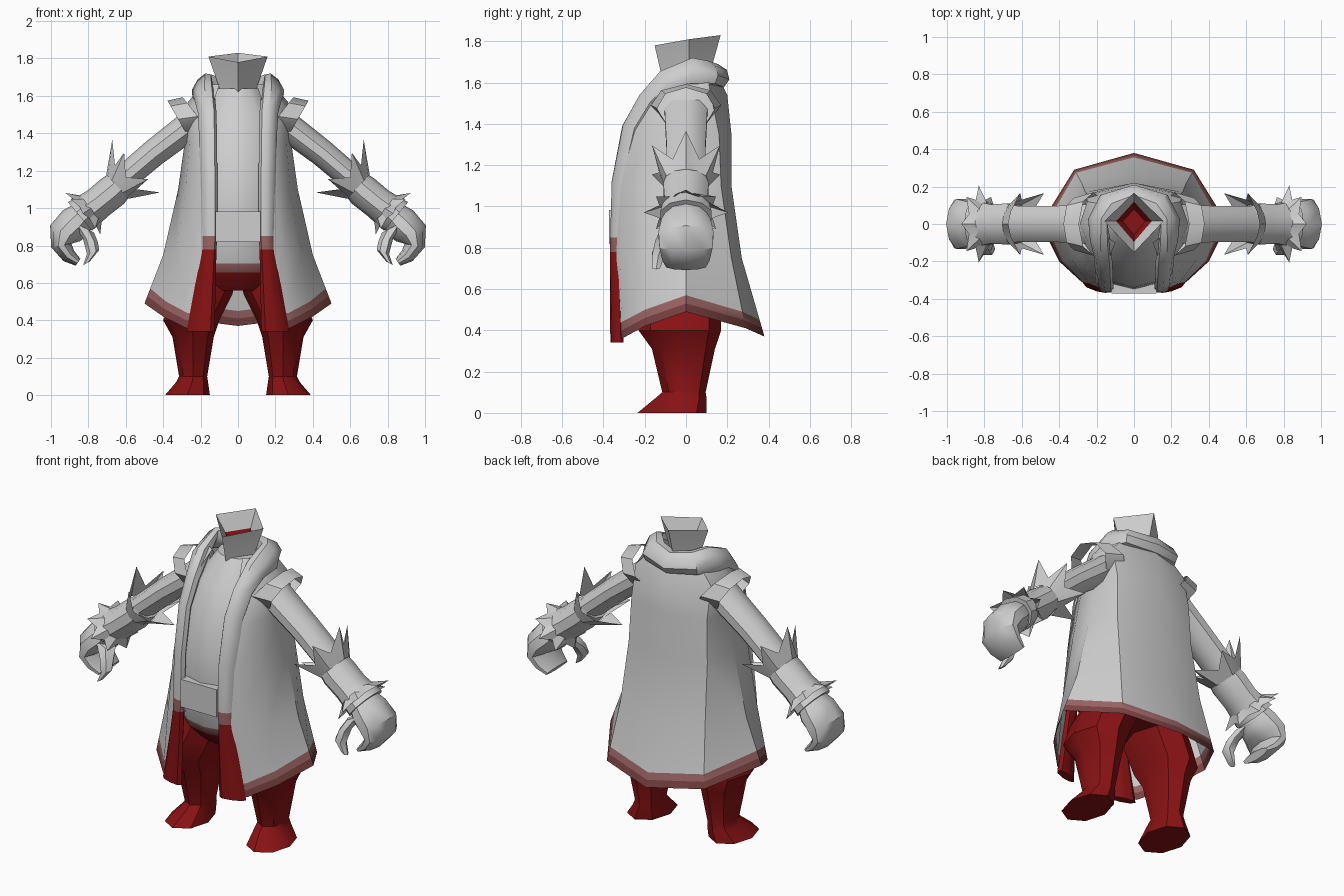
import bpy, bmesh, math
from mathutils import Vector as V

if "Cube" in bpy.data.objects:
    bpy.data.objects.remove(bpy.data.objects["Cube"])


def material(name, rgb):
    m = bpy.data.materials.new(name)
    m.diffuse_color = (*rgb, 1)
    m.use_nodes = True
    m.node_tree.nodes["Principled BSDF"].inputs["Base Color"].default_value = m.diffuse_color
    return m


GREY, RED, DUSTY, MAROON = range(4)
MATS = [material("light grey cloth", (0.62, 0.62, 0.62)),
        material("deep red", (0.25, 0.006, 0.007)),
        material("dusty rose trim", (0.33, 0.13, 0.13)),
        material("dark rose trim", (0.20, 0.055, 0.055))]


def finish(name, bm, mirror=False, angle=40):
    bmesh.ops.remove_doubles(bm, verts=bm.verts, dist=0.0005)
    bmesh.ops.recalc_face_normals(bm, faces=bm.faces)
    me = bpy.data.meshes.new(name)
    bm.to_mesh(me)
    bm.free()
    for m in MATS:
        me.materials.append(m)
    ob = bpy.data.objects.new(name, me)
    bpy.context.collection.objects.link(ob)
    bpy.ops.object.select_all(action='DESELECT')
    ob.select_set(True)
    bpy.context.view_layer.objects.active = ob
    bpy.ops.object.shade_smooth_by_angle(angle=math.radians(angle))
    if mirror:
        mod = ob.modifiers.new("mirror", 'MIRROR')
        mod.use_clip = True
        mod.merge_threshold = 0.002
    return ob


def loft(name, rings, mat=lambda row: GREY, closed=True, cap0=False, cap1=False,
         mirror=False, angle=40):
    """Skin a list of point rings; mat gives the material of each row."""
    bm = bmesh.new()
    rows = [[bm.verts.new(p) for p in r] for r in rings]
    n = len(rows[0])
    for j in range(len(rows) - 1):
        for i in range(n if closed else n - 1):
            k = (i + 1) % n
            f = bm.faces.new((rows[j][i], rows[j][k], rows[j + 1][k], rows[j + 1][i]))
            f.material_index = mat(j)
    if cap0:
        bm.faces.new(rows[0]).material_index = mat(0)
    if cap1:
        bm.faces.new(rows[-1]).material_index = mat(len(rows) - 2)
    return finish(name, bm, mirror, angle)


def ring(c, u, v, n=8, phase=0.0):
    c, u, v = V(c), V(u), V(v)
    return [c + u * math.cos(a) + v * math.sin(a)
            for a in (2 * math.pi * i / n + phase for i in range(n))]


def limb_ring(x, z, r, ry, tilt, n=10):
    """Ring across a limb lying in the xz plane, heading down by tilt degrees."""
    t = math.radians(tilt)
    return ring((x, 0, z), (math.sin(t) * r, 0, math.cos(t) * r), (0, ry, 0), n)


# inner tunic: z, front y, back y, half width
def body_ring(z, yf, yb, hx, cx=0, n=12):
    return ring((cx, (yf + yb) / 2, z), (hx, 0, 0), (0, (yb - yf) / 2, 0), n, math.pi / n * 0)


tunic = [(0.56, -0.2, 0.14, 0.2), (0.655, -0.29, 0.18, 0.28), (0.705, -0.315, 0.19, 0.29),
         (0.95, -0.35, 0.2, 0.29), (1.15, -0.34, 0.19, 0.27), (1.35, -0.285, 0.18, 0.25),
         (1.5, -0.21, 0.16, 0.21), (1.64, -0.1, 0.12, 0.12)]
loft("tunic", [body_ring(*r) for r in tunic],
     lambda j: (RED, DUSTY)[j] if j < 2 else GREY, cap0=True, cap1=True)

# belt buckle plate
bm = bmesh.new()
bmesh.ops.create_cube(bm, size=1)
for v in bm.verts:
    v.co = (v.co.x * 0.24, -0.345 + v.co.y * 0.055, 0.9 + v.co.z * 0.165)
finish("belt_buckle", bm)

# open coat, right half from front edge round to the middle of the back
hem = [V(p) for p in ((.15, -.34, .34), (.28, -.31, .36), (.40, -.2, .42),
                      (.5, 0, .49), (.32, .29, .41), (0, .38, .37))]
upper = [(0.75, [(.15, -.355), (.24, -.32), (.335, -.19), (.40, 0), (.28, .22), (0, .27)]),
         (1.1, [(.15, -.34), (.21, -.31), (.28, -.18), (.32, 0), (.26, .17), (0, .22)]),
         (1.35, [(.15, -.295), (.2, -.26), (.26, -.14), (.285, 0), (.25, .16), (0, .22)]),
         (1.54, [(.14, -.2), (.19, -.17), (.25, -.09), (.29, 0), (.25, .12), (0, .2)]),
         (1.66, [(.1, -.1), (.13, -.08), (.17, -.04), (.19, .02), (.14, .1), (0, .14)])]
rows = [[V((x, y, z)) for x, y in pts] for z, pts in upper]
trim = [[h.lerp(k, d / (k.z - h.z)) for h, k in zip(hem, rows[0])] for d in (0.04, 0.08)]
loft("coat", [hem] + trim + rows, lambda j: (MAROON, DUSTY)[j] if j < 2 else GREY,
     closed=False, mirror=True)

# rolled collar that runs down into the lapels
lapel = [((0, .145, 1.63), (0, .065, -.015), (0, .01, .06)),
         ((.13, .11, 1.645), (.05, .045, -.01), (-.01, .0, .06)),
         ((.195, .02, 1.655), (.05, .01, -.02), (-.02, .01, .065)),
         ((.18, -.09, 1.605), (.055, 0, -.02), (0, -.035, .05)),
         ((.165, -.19, 1.51), (.05, .02, 0), (0, -.035, .03)),
         ((.16, -.27, 1.38), (.048, .02, 0), (0, -.035, .015)),
         ((.155, -.325, 1.12), (.045, .015, 0), (0, -.035, 0)),
         ((.152, -.335, .85), (.042, .01, 0), (0, -.032, 0)),
         ((.155, -.338, .78), (.04, .01, 0), (0, -.03, 0)),
         ((.2, -.335, .34), (.075, .02, 0), (0, -.025, 0))]
loft("collar_and_lapel", [ring(*r, 8) for r in lapel],
     lambda j: GREY if j < 7 else DUSTY if j == 7 else RED, cap1=True, mirror=True)

# flared four-sided neck collar with a red opening
def diamond(x, f, b, zf, zs, zb, ys=0.015):
    return [(0, f, zf), (x, ys, zs), (0, b, zb), (-x, ys, zs)]


loft("neck_collar", [diamond(.09, -.11, .11, 1.52, 1.54, 1.56),
                     diamond(.095, -.115, .12, 1.62, 1.63, 1.66),
                     diamond(.158, -.152, .168, 1.78, 1.81, 1.83),
                     diamond(.095, -.095, .12, 1.71, 1.72, 1.73),
                     diamond(.06, -.06, .08, 1.66, 1.66, 1.66)],
     lambda j: RED if j == 3 else GREY, cap1=True)

# legs with baggy trousers and boots: z, front y, back y, half width, centre x
leg = [(0.66, -.22, .16, .14, .14), (0.54, -.235, .17, .16, .19), (0.4, -.23, .17, .15, .25),
       (0.31, -.165, .14, .11, .24), (0.1, -.115, .095, .075, .24),
       (0.07, -.15, .1, .085, .245), (0, -.235, .1, .12, .27)]
loft("leg", [body_ring(*r, n=8) for r in leg], lambda j: RED, cap0=True, cap1=True, mirror=True)

# shoulder flap flaring over the top of the sleeve
loft("shoulder_flap", [limb_ring(.215, 1.49, .13, .17, 38, 8), limb_ring(.32, 1.475, .115, .14, 30, 8)],
     mirror=True)

# sleeve, then the wider forearm guard
loft("sleeve", [limb_ring(.22, 1.47, .08, .11, 38), limb_ring(.45, 1.295, .073, .1, 38),
                limb_ring(.62, 1.15, .07, .1, 40)], cap0=True, cap1=True, mirror=True)
loft("forearm_guard", [limb_ring(.60, 1.155, .075, .1, 42), limb_ring(.67, 1.09, .09, .115, 42),
                       limb_ring(.75, 1.025, .088, .11, 40), limb_ring(.845, .955, .1, .13, 40)],
     cap0=True, cap1=True, mirror=True)


# jagged cuffs: a base ring whose far edge alternates tips and notches
def spiked_cuff(name, base, notch, tip, count):
    n = count * 2
    b, lo, hi = (limb_ring(*a, n) for a in (base, notch, tip))
    loft(name, [b, [hi[i] if i % 2 == 0 else lo[i] for i in range(n)]], mirror=True, angle=20)


spiked_cuff("elbow_spikes", (.645, 1.115, .088, .11, 42), (.60, 1.165, .1, .13, 42),
            (.545, 1.225, .19, .19, 42), 6)
spiked_cuff("wrist_spikes", (.785, 1.0, .088, .11, 40), (.82, .975, .105, .14, 40),
            (.83, .97, .145, .205, 40), 8)

# curled hand and thumb
loft("hand", [limb_ring(.81, .98, .07, .09, 40), limb_ring(.87, .92, .095, .125, 45),
              limb_ring(.925, .865, .09, .14, 62), limb_ring(.945, .80, .055, .135, 100),
              limb_ring(.905, .745, .04, .12, 135), limb_ring(.855, .71, .022, .1, 145)],
     cap0=True, cap1=True, mirror=True)
loft("thumb", [ring((.83, -.06, .9), (.06, 0, .03), (0, .06, 0), 6),
               ring((.79, -.11, .83), (.04, 0, .01), (0, .045, 0), 6),
               ring((.775, -.135, .765), (.033, 0, -.01), (0, .035, 0), 6),
               ring((.81, -.145, .705), (.018, 0, -.01), (0, .022, 0), 6)],
     cap0=True, cap1=True, mirror=True)
